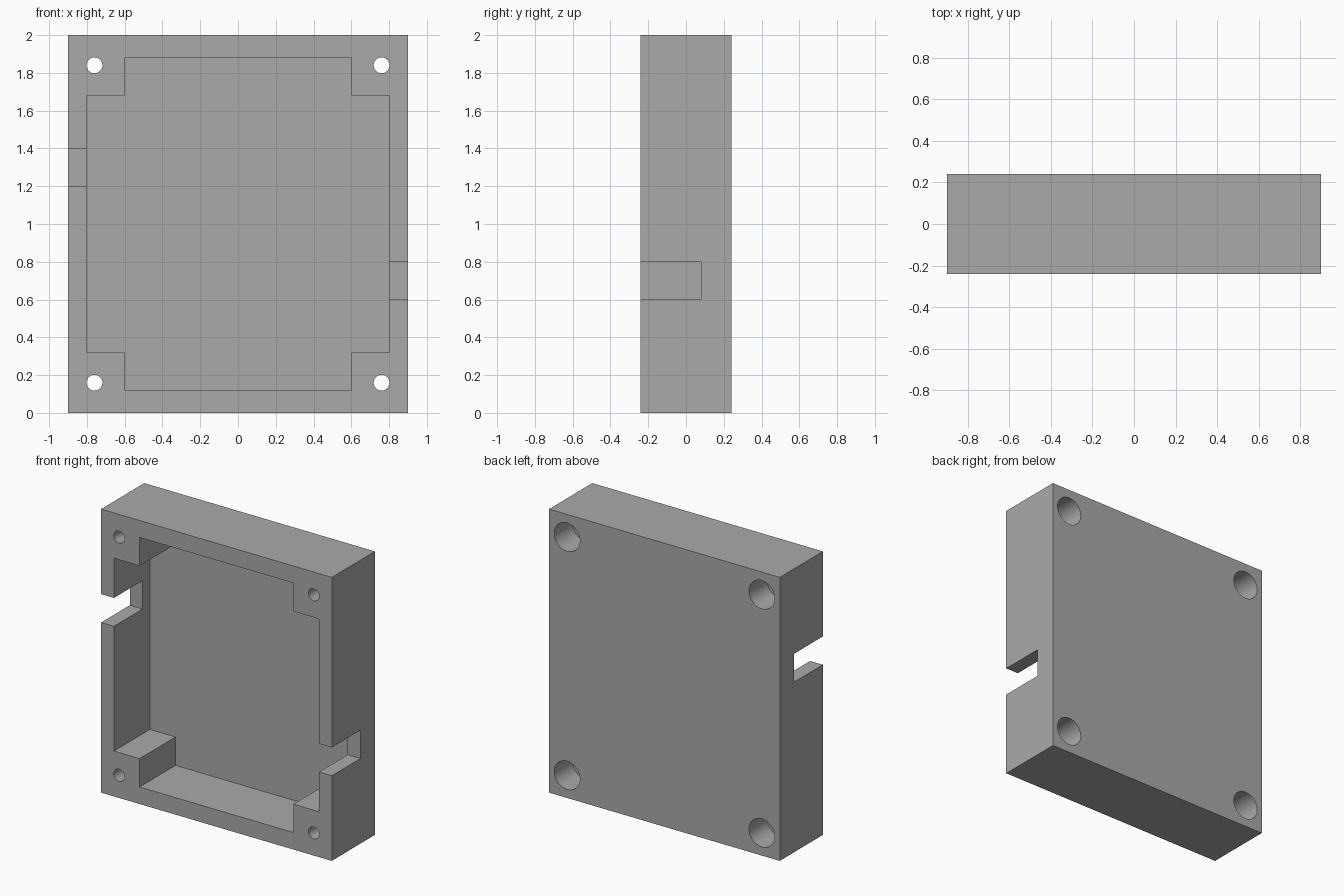
import bpy
import bmesh
import math
from mathutils import Matrix, Vector

if "Cube" in bpy.data.objects:
    bpy.data.objects.remove(bpy.data.objects["Cube"], do_unlink=True)

WIDTH, HEIGHT, FRONT, BACK = 1.8, 2.0, -0.24, 0.24
MARGIN = 0.1  # cutter overshoot past the outer faces

grey = bpy.data.materials.new("plain grey")
grey.use_nodes = True
colour = (0.4, 0.4, 0.4, 1)
grey.diffuse_color = colour
grey.node_tree.nodes["Principled BSDF"].inputs["Base Color"].default_value = colour


def prism(name, outline, y0, y1):
    """Extrude an x-z outline from y0 to y1."""
    bm = bmesh.new()
    face = bm.faces.new([bm.verts.new((x, y0, z)) for x, z in outline])
    ext = bmesh.ops.extrude_face_region(bm, geom=[face])
    moved = [v for v in ext["geom"] if isinstance(v, bmesh.types.BMVert)]
    bmesh.ops.translate(bm, verts=moved, vec=Vector((0, y1 - y0, 0)))
    bmesh.ops.recalc_face_normals(bm, faces=bm.faces)
    mesh = bpy.data.meshes.new(name)
    bm.to_mesh(mesh)
    bm.free()
    mesh.materials.append(grey)
    obj = bpy.data.objects.new(name, mesh)
    bpy.context.collection.objects.link(obj)
    return obj


def rectangle(x0, x1, z0, z1):
    return [(x0, z0), (x1, z0), (x1, z1), (x0, z1)]


def circle(x, z, r, n=48):
    return [(x + r * math.cos(2 * math.pi * i / n),
             z + r * math.sin(2 * math.pi * i / n)) for i in range(n)]


def cut(target, cutter):
    """Subtract the cutter from the target and discard it."""
    cutter.hide_render = True
    mod = target.modifiers.new("cut", "BOOLEAN")
    mod.operation, mod.solver, mod.object = "DIFFERENCE", "EXACT", cutter
    bpy.context.view_layer.objects.active = target
    bpy.ops.object.modifier_apply(modifier=mod.name)
    bpy.data.objects.remove(cutter, do_unlink=True)


# Solid outer block
case = prism("enclosure_case", rectangle(-WIDTH / 2, WIDTH / 2, 0, HEIGHT), FRONT, BACK)

# Open pocket, leaving a square post in each corner
quarter = [(0.8, 0.68), (0.6, 0.68), (0.6, 0.88)]
right_half = [(x, -z) for x, z in reversed(quarter)] + quarter
outline = right_half + [(-x, -z) for x, z in right_half]
pocket = [(x, z + HEIGHT / 2) for x, z in outline]
cut(case, prism("pocket_cutter", pocket, FRONT - MARGIN, 0.16))

# Cable notches through the side walls, diagonally opposite
for side, z in ((1, 0.6), (-1, 1.2)):
    x0, x1 = sorted((side * 0.7, side * (WIDTH / 2 + MARGIN)))
    cut(case, prism("notch_cutter", rectangle(x0, x1, z, z + 0.2), FRONT - MARGIN, 0.08))

# Corner screw holes, counterbored from the back
for x in (-0.76, 0.76):
    for z in (0.16, 1.84):
        cut(case, prism("bore_cutter", circle(x, z, 0.1), 0.04, BACK + MARGIN))
        cut(case, prism("hole_cutter", circle(x, z, 0.042), FRONT - MARGIN, BACK))

# Round bores smooth, box edges sharp
bpy.ops.object.select_all(action="DESELECT")
case.select_set(True)
bpy.context.view_layer.objects.active = case
bpy.ops.object.shade_smooth_by_angle(angle=math.radians(30))
